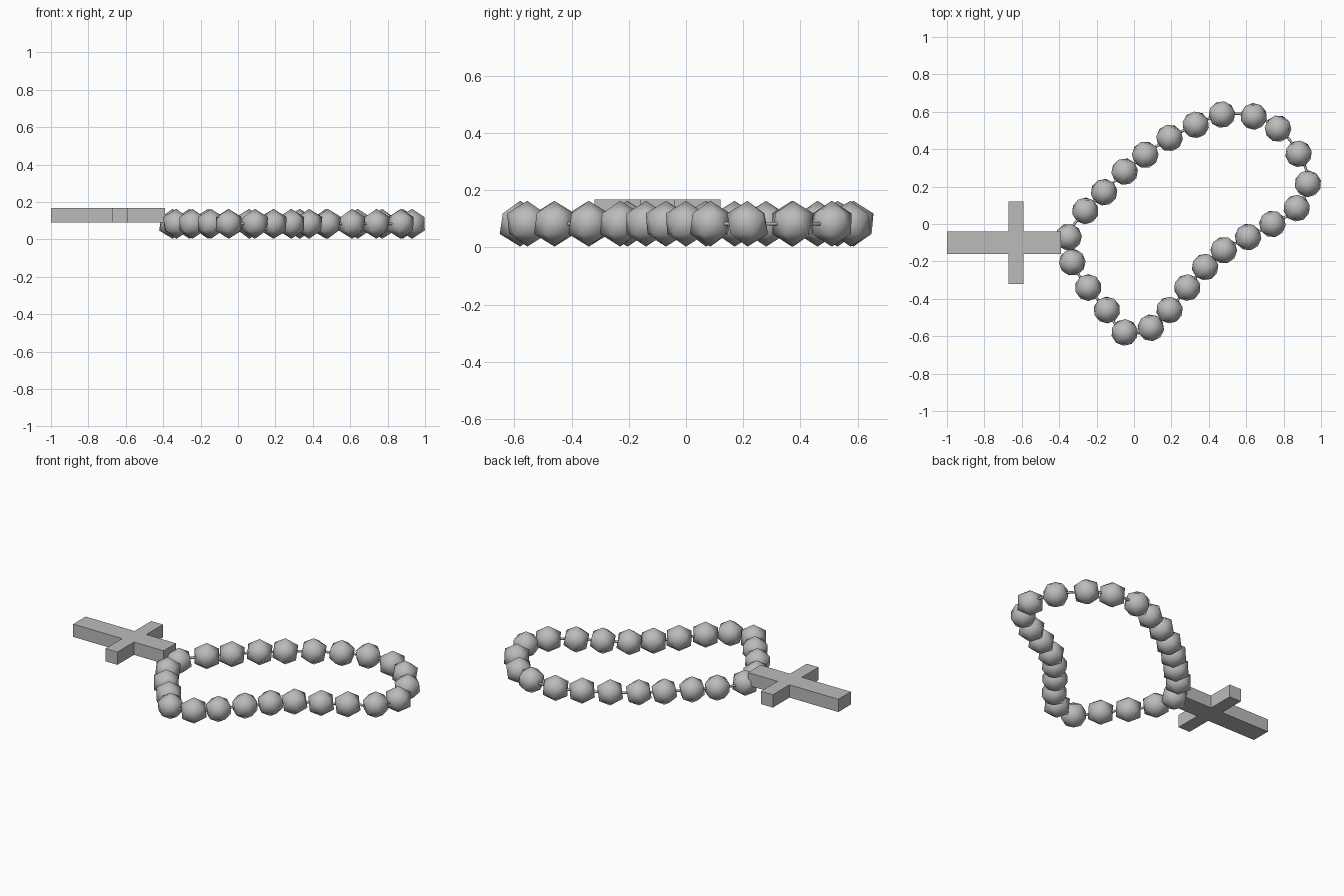
import bpy, bmesh, math
from mathutils import Vector

cube = bpy.data.objects.get("Cube")
if cube:
    bpy.data.objects.remove(cube)

grey = bpy.data.materials.new("plain grey")
grey.use_nodes = True
colour = (0.5, 0.5, 0.5, 1)
grey.diffuse_color = colour
grey.node_tree.nodes["Principled BSDF"].inputs["Base Color"].default_value = colour

BEAD_Z, BEAD_R = 0.083, 0.08

# Bead centres around the loop
loop = [(-.35, -.07), (-.26, .07), (-.16, .17), (-.05, .28), (.06, .37), (.19, .46),
        (.33, .53), (.47, .585), (.64, .575), (.77, .51), (.88, .375), (.93, .215),
        (.87, .085), (.74, 0), (.61, -.07), (.48, -.14), (.38, -.23), (.285, -.34),
        (.19, -.46), (.09, -.555), (-.05, -.58), (-.145, -.46), (-.245, -.34), (-.33, -.205)]
points = [Vector((x, y, BEAD_Z)) for x, y in loop]


def add_object(name, data):
    obj = bpy.data.objects.new(name, data)
    data.materials.append(grey)
    bpy.context.collection.objects.link(obj)
    return obj


# Beads: smooth-shaded icosahedra sharing one mesh, turned along the cord
bm = bmesh.new()
bmesh.ops.create_icosphere(bm, subdivisions=1, radius=BEAD_R)
for face in bm.faces:
    face.smooth = True
bead_mesh = bpy.data.meshes.new("bead")
bm.to_mesh(bead_mesh)
bm.free()
bead_mesh.materials.append(grey)
for i, p in enumerate(points):
    along = points[(i + 1) % len(points)] - points[i - 1]
    bead = bpy.data.objects.new(f"bead_{i + 1}", bead_mesh)
    bead.location = p
    bead.rotation_euler.z = math.atan2(along.y, along.x)
    bpy.context.collection.objects.link(bead)

# Cord: thin closed curve through every bead
curve = bpy.data.curves.new("cord", "CURVE")
curve.dimensions = "3D"
curve.bevel_depth = 0.007
curve.bevel_resolution = 1
curve.resolution_u = 4
spline = curve.splines.new("BEZIER")
spline.bezier_points.add(len(points) - 1)
spline.use_cyclic_u = True
for knot, p in zip(spline.bezier_points, points):
    knot.co = p
    knot.handle_left_type = knot.handle_right_type = "AUTO"
add_object("cord", curve)

# Cross: flat outline mirrored about its long axis, extruded upward
CROSS_Y, CROSS_BOTTOM, CROSS_TOP = -0.1, 0.09, 0.168
half = [(-1, .06), (-.67, .06), (-.67, .22), (-.59, .22), (-.59, .06), (-.39, .06)]
outline = half + [(x, -y) for x, y in reversed(half)]
bm = bmesh.new()
base = bm.faces.new([bm.verts.new((x, CROSS_Y + y, CROSS_BOTTOM)) for x, y in outline])
top = bmesh.ops.extrude_face_region(bm, geom=[base], use_keep_orig=True)["geom"]
bmesh.ops.translate(bm, vec=(0, 0, CROSS_TOP - CROSS_BOTTOM),
                    verts=[g for g in top if isinstance(g, bmesh.types.BMVert)])
bmesh.ops.recalc_face_normals(bm, faces=bm.faces)
cross_mesh = bpy.data.meshes.new("cross")
bm.to_mesh(cross_mesh)
bm.free()
add_object("cross", cross_mesh)
